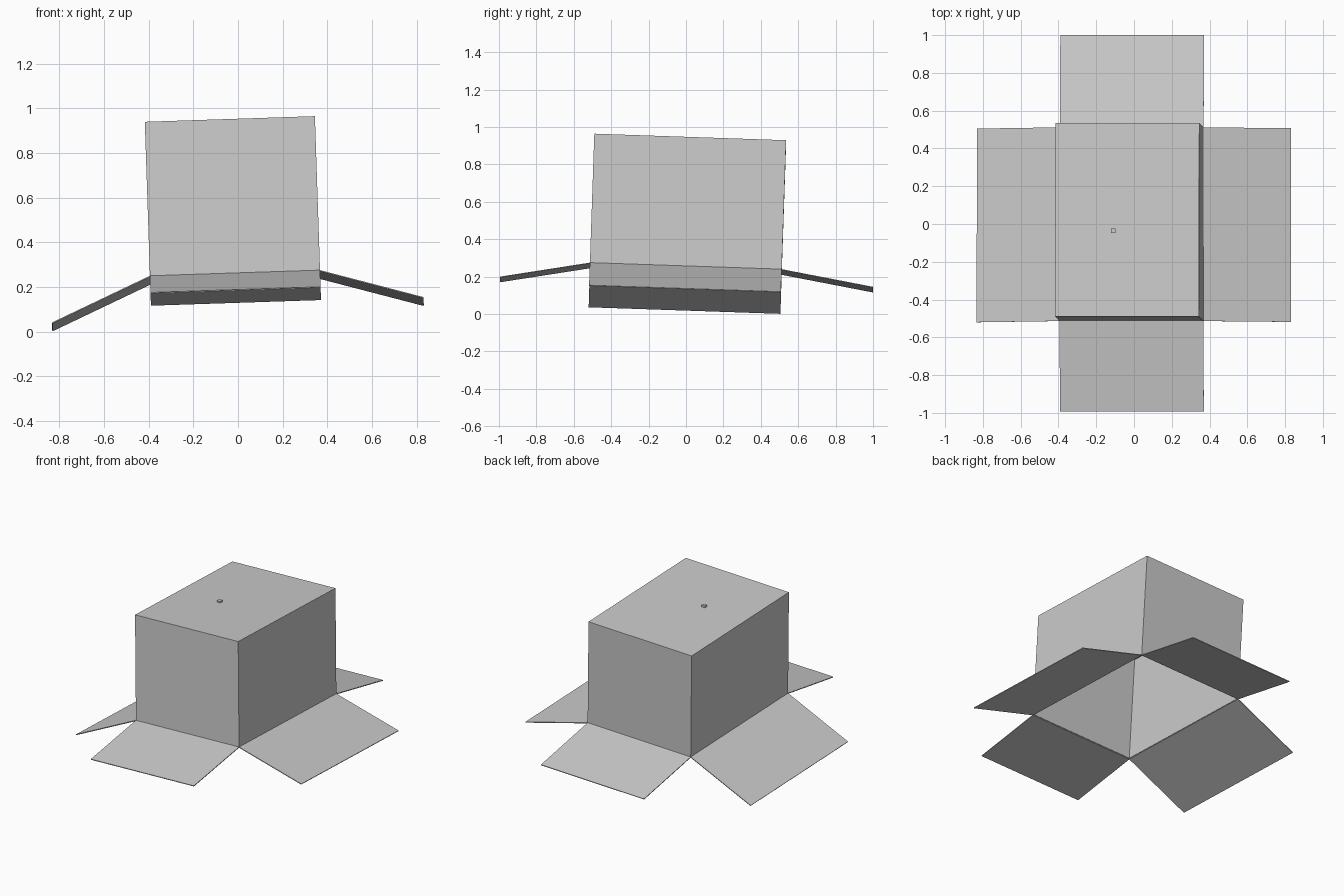
import bpy, bmesh
from math import sin, cos, radians
from mathutils import Matrix, Vector, Euler

if "Cube" in bpy.data.objects:
    bpy.data.objects.remove(bpy.data.objects["Cube"])

HX, HY, H = 0.381, 0.513, 0.69      # half width, half depth, wall height
CARD = 0.005                        # card thickness
# frame of the tilted carton, origin at the centre of its opening
FRAME = (Matrix.Translation((-0.013, -0.001, 0.245))
         @ Euler((radians(-1.95), radians(-1.9), 0)).to_matrix().to_4x4())


def card_object(name, bm):
    mesh = bpy.data.meshes.new(name)
    bm.to_mesh(mesh)
    bm.free()
    ob = bpy.data.objects.new(name, mesh)
    ob.matrix_world = FRAME
    bpy.context.collection.objects.link(ob)
    mod = ob.modifiers.new("card", 'SOLIDIFY')
    mod.thickness = CARD
    mod.offset = -1
    return ob


# upside-down carton, open underneath
bm = bmesh.new()
bmesh.ops.create_cube(bm, size=1)
for v in bm.verts:
    v.co = Vector((v.co.x * 2 * HX, v.co.y * 2 * HY, (v.co.z + 0.5) * H))
bm.normal_update()
bottom = [f for f in bm.faces if f.normal.z < -0.9]
bmesh.ops.delete(bm, geom=bottom, context='FACES_ONLY')
card_object("carton_body", bm)


# flaps: name, outward direction, length, droop in degrees
FLAPS = [("right_flap", (1, 0), 0.479, 16.5),
         ("left_flap", (-1, 0), 0.486, 23.6),
         ("front_flap", (0, -1), 0.486, 10.8),
         ("back_flap", (0, 1), 0.497, 9.0)]
for name, (dx, dy), length, droop in FLAPS:
    out = Vector((dx, dy, 0))
    along = Vector((-dy, dx, 0)) * (HY if dx else HX)
    hinge = Vector((dx * HX, dy * HY, 0))
    a = radians(droop)
    tip = hinge + out * length * cos(a) - Vector((0, 0, length * sin(a)))
    bm = bmesh.new()
    corners = [hinge - along, tip - along, tip + along, hinge + along]
    bm.faces.new([bm.verts.new(c) for c in corners])
    bm.normal_update()
    card_object(name, bm)

# small block on the top panel
bpy.ops.mesh.primitive_cube_add(size=0.024, location=(-0.11, -0.036, 0.933))
bpy.context.object.name = "top_block"
